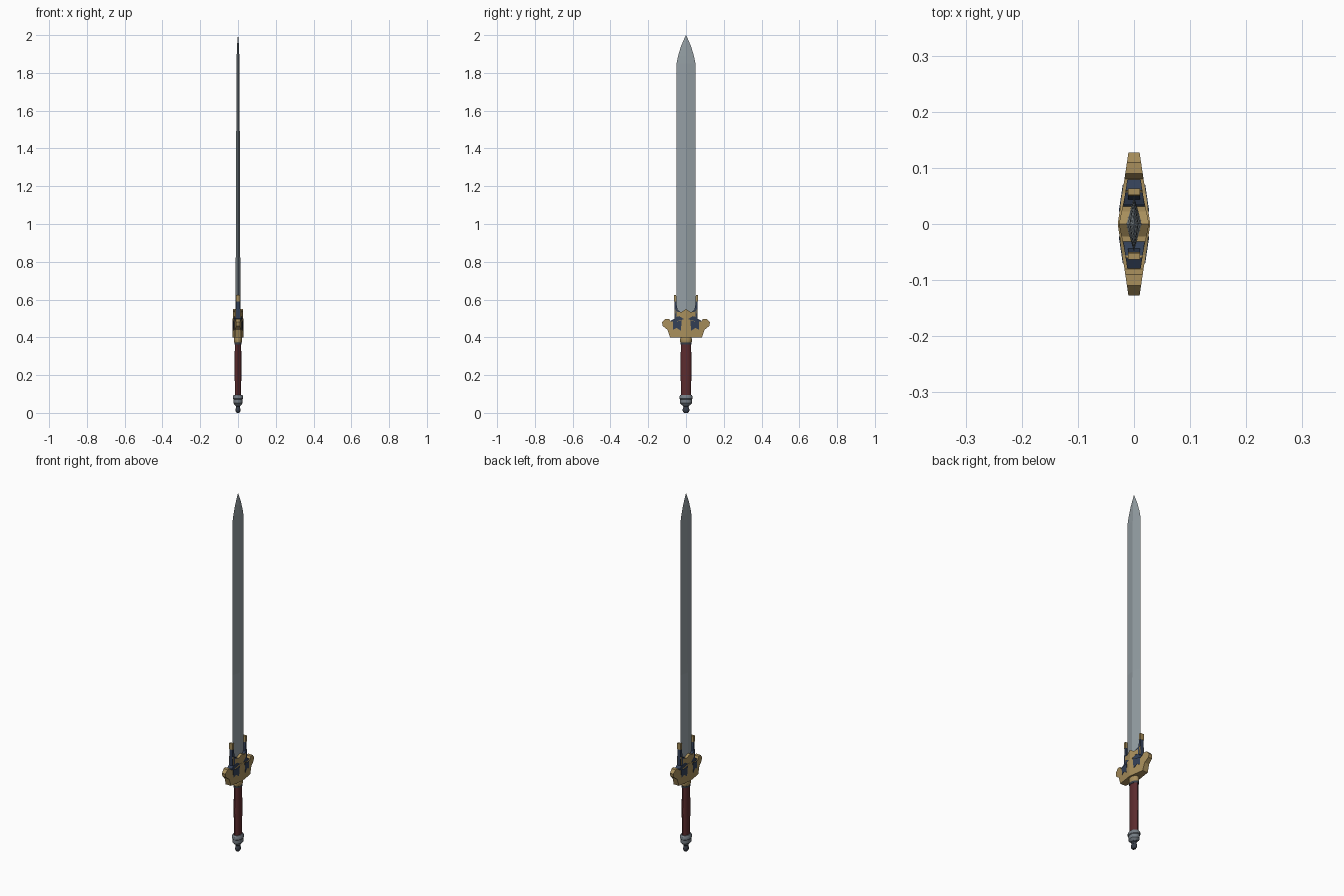
import bpy, bmesh, math

if "Cube" in bpy.data.objects:
    bpy.data.objects.remove(bpy.data.objects["Cube"])


def mat(name, r, g, b):
    m = bpy.data.materials.new(name)
    lin = [c / 12.92 if c < 0.04 else ((c + 0.055) / 1.055) ** 2.4 for c in (r, g, b)]
    m.diffuse_color = (*lin, 1)
    m.use_nodes = True
    m.node_tree.nodes["Principled BSDF"].inputs["Base Color"].default_value = m.diffuse_color
    return m


STEEL = mat("blade steel", 0.58, 0.62, 0.64)
GOLD = mat("old gold", 0.66, 0.56, 0.36)
NAVY = mat("dark blue", 0.20, 0.25, 0.34)
LEATHER = mat("red leather", 0.36, 0.17, 0.18)
GREY = mat("pommel grey", 0.46, 0.49, 0.52)
DARK = mat("dark iron", 0.22, 0.24, 0.28)


def finish(name, bm, material):
    bmesh.ops.remove_doubles(bm, verts=bm.verts, dist=1e-5)
    bmesh.ops.recalc_face_normals(bm, faces=bm.faces)
    me = bpy.data.meshes.new(name)
    bm.to_mesh(me)
    bm.free()
    me.materials.append(material)
    ob = bpy.data.objects.new(name, me)
    bpy.context.collection.objects.link(ob)
    return ob


# symmetric plate: half outline in (y, z), thickness tapering away from y = 0
def tapered_plate(name, half, x0, x1, y1, material):
    bm = bmesh.new()
    for s in (1, -1):
        rows = []
        for sx in (1, -1):
            rows.append([bm.verts.new((sx * (x0 + (x1 - x0) * y / y1), s * y, z)) for y, z in half])
            bm.faces.new(rows[-1])
        n = len(half)
        for i in range(n):
            j = (i + 1) % n
            if half[i][0] or half[j][0]:
                bm.faces.new((rows[0][i], rows[0][j], rows[1][j], rows[1][i]))
    return finish(name, bm, material)


# elliptical turned part: profile of (half width in y, z)
def turned(name, prof, flat, material, n=16):
    bm = bmesh.new()
    rings = [[bm.verts.new((flat * r * math.cos(2 * math.pi * i / n),
                            r * math.sin(2 * math.pi * i / n), z)) for i in range(n)] for r, z in prof]
    for a, b in zip(rings, rings[1:]):
        for i in range(n):
            bm.faces.new((a[i], a[(i + 1) % n], b[(i + 1) % n], b[i]))
    bm.faces.new(rings[0])
    bm.faces.new(rings[-1])
    ob = finish(name, bm, material)
    bpy.context.view_layer.objects.active = ob
    ob.select_set(True)
    bpy.ops.object.shade_smooth_by_angle(angle=math.radians(35))
    ob.select_set(False)


# blade: diamond section, narrowing to the tip
bm = bmesh.new()
rings = []
for z, w, t in ((0.42, .05, .014), (1.0, .05, .011), (1.85, .05, .008), (1.89, .042, .007),
                (1.94, .027, .005), (1.975, .012, .003), (2.0, .0006, .0004)):
    rings.append([bm.verts.new(p) for p in ((t, 0, z), (0, w, z), (-t, 0, z), (0, -w, z))])
for a, b in zip(rings, rings[1:]):
    for i in range(4):
        bm.faces.new((a[i], a[(i + 1) % 4], b[(i + 1) % 4], b[i]))
bm.faces.new(rings[0])
bm.faces.new(rings[-1])
finish("blade", bm, STEEL)

# guard with flared ends
tapered_plate("guard", [(0, .40), (.085, .40), (.098, .44), (.123, .46), (.127, .48), (.11, .498),
                        (.09, .498), (.08, .483), (.055, .483), (0, .50)], .029, .010, .127, GOLD)
# blue collar around the blade root
tapered_plate("collar", [(0, .46), (.079, .46), (.079, .489), (.058, .50), (.056, .548),
                         (.036, .54), (0, .505)], .024, .012, .079, NAVY)
# blue panels inset on the guard faces
tapered_plate("guard_panels", [(.022, .49), (.05, .483), (.07, .483), (.068, .44), (.05, .45),
                               (.028, .435)], .0305, .0115, .127, NAVY)
# gold chevron trim above the guard
tapered_plate("chevron", [(0, .49), (.036, .512), (.06, .505), (.061, .55), (.045, .535),
                          (.022, .535), (0, .55)], .027, .014, .061, GOLD)
# prongs clasping the blade edges
tapered_plate("prongs", [(.036, .50), (.061, .50), (.062, .622), (.052, .622), (.049, .57)],
              .013, .010, .062, NAVY)
tapered_plate("prong_trim", [(.05, .59), (.0625, .59), (.063, .624), (.052, .624)],
              .0135, .0105, .062, GOLD)

# grip and its collar
turned("grip", [(.026, .08), (.029, .23), (.027, .385)], .62, LEATHER)
turned("grip_collar", [(.028, .372), (.031, .376), (.031, .392), (.028, .405)], .68, GOLD)
turned("grip_ring", [(.029, .362), (.030, .372)], .66, DARK)

# pommel, neck and button
turned("pommel", [(.020, .04), (.032, .052), (.032, .072), (.035, .075), (.035, .088), (.029, .096)],
       .78, GREY)
turned("pommel_neck", [(.015, .026), (.014, .034), (.02, .042)], .8, DARK)
turned("pommel_button", [(.010, 0), (.017, .008), (.019, .016), (.016, .025), (.012, .029)], .7, DARK)
